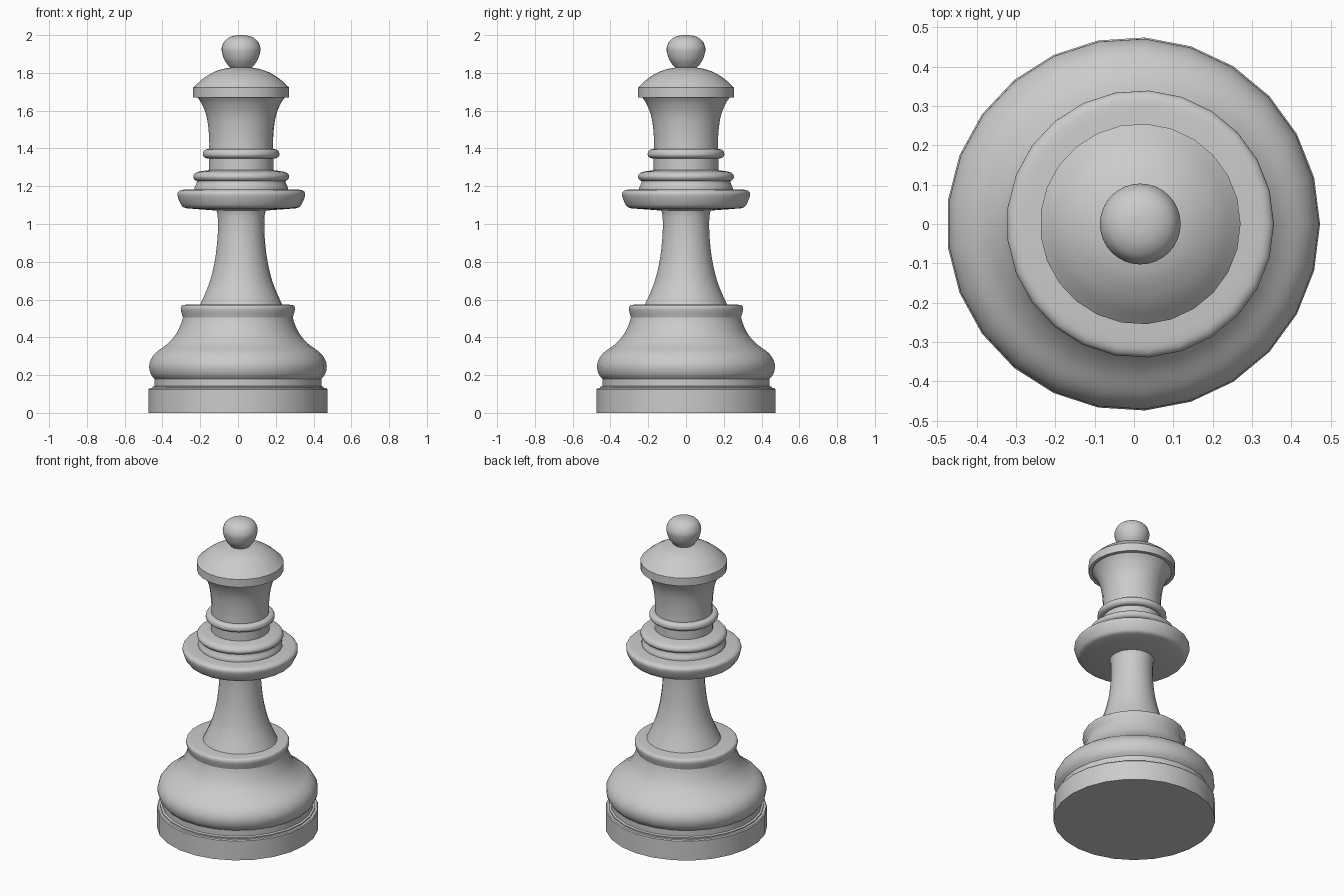
import bpy
import bmesh
from math import cos, sin, pi, radians
from mathutils import Vector

default = bpy.data.objects.get("Cube")
if default:
    bpy.data.objects.remove(default)

SIDES = 25
BASE_X = -0.002    # axis of the base
UPPER_X = 0.016    # axis of everything above it, slightly off centre

grey = bpy.data.materials.new("light grey")
grey.use_nodes = True
grey.diffuse_color = (0.6, 0.6, 0.6, 1)
grey.node_tree.nodes["Principled BSDF"].inputs["Base Color"].default_value = (0.6, 0.6, 0.6, 1)


def smooth_run(points, steps=4):
    """Catmull-Rom curve through (radius, height) points."""
    p = [Vector(q) for q in points]
    if len(p) < 3:
        return p
    p = [2 * p[0] - p[1]] + p + [2 * p[-1] - p[-2]]
    out = []
    for a, b, c, d in zip(p, p[1:], p[2:], p[3:]):
        for i in range(steps):
            t = i / steps
            out.append(0.5 * (2 * b + (c - a) * t + (2 * a - 5 * b + 4 * c - d) * t ** 2
                              + (3 * b - a - 3 * c + d) * t ** 3))
    return out + [p[-2]]


def lathe(name, x, *runs, sides=SIDES):
    """Turn curved runs, joined by sharp corners, into a closed solid."""
    profile = []
    for run in runs:
        for q in smooth_run(run):
            if not profile or (q - profile[-1]).length > 1e-4:
                profile.append(q)
    bm = bmesh.new()
    rings = [[bm.verts.new((r * cos(2 * pi * k / sides), r * sin(2 * pi * k / sides), z))
              for k in range(sides)] for r, z in profile]
    for low, high in zip(rings, rings[1:]):
        for k in range(sides):
            n = (k + 1) % sides
            bm.faces.new((low[k], low[n], high[n], high[k]))
    bm.faces.new(rings[0][::-1])
    bm.faces.new(rings[-1])
    mesh = bpy.data.meshes.new(name)
    bm.to_mesh(mesh)
    bm.free()
    mesh.materials.append(grey)
    mesh.shade_smooth()
    mesh.set_sharp_from_angle(angle=radians(32))
    obj = bpy.data.objects.new(name, mesh)
    obj.location.x = x
    bpy.context.collection.objects.link(obj)
    return obj


# Base
lathe("plinth", BASE_X, [(0.475, 0), (0.475, 0.125)], [(0.475, 0.125), (0.47, 0.131)])
lathe("plinth_band", BASE_X, [(0.455, 0.12), (0.455, 0.138)], [(0.443, 0.142), (0.443, 0.18)])
lathe("base_body", BASE_X,
      [(0.44, 0.176), (0.463, 0.205), (0.472, 0.245), (0.462, 0.285), (0.433, 0.322),
       (0.375, 0.365), (0.33, 0.415), (0.303, 0.47), (0.292, 0.505)],
      [(0.292, 0.505), (0.302, 0.54), (0.303, 0.557), (0.296, 0.569), (0.275, 0.573)])

# Stem
lathe("stem", UPPER_X,
      [(0.222, 0.565), (0.19, 0.635), (0.162, 0.71), (0.139, 0.81), (0.126, 0.92),
       (0.123, 1.0), (0.126, 1.05), (0.135, 1.085)])

# Wide collar and the stepped rings on it
lathe("collar", UPPER_X,
      [(0.13, 1.071), (0.29, 1.083)],
      [(0.29, 1.083), (0.312, 1.092), (0.328, 1.118), (0.339, 1.15), (0.337, 1.168),
       (0.322, 1.179), (0.295, 1.183)])
lathe("collar_step", UPPER_X, [(0.249, 1.175), (0.247, 1.195), (0.238, 1.215), (0.234, 1.235)])
lathe("upper_ring", UPPER_X,
      [(0.225, 1.226), (0.245, 1.232), (0.255, 1.249), (0.247, 1.267), (0.225, 1.277),
       (0.165, 1.286)])

# Neck, its small ring and the flared head
lathe("neck", UPPER_X, [(0.172, 1.27), (0.172, 1.37)])
lathe("neck_ring", UPPER_X,
      [(0.165, 1.348), (0.188, 1.349), (0.201, 1.36), (0.203, 1.373), (0.198, 1.387),
       (0.185, 1.395), (0.165, 1.396)])
lathe("head", UPPER_X,
      [(0.17, 1.37), (0.17, 1.45), (0.177, 1.53), (0.19, 1.59), (0.213, 1.642), (0.236, 1.675)])

# Cap with a domed top
lathe("cap", UPPER_X,
      [(0.255, 1.671), (0.255, 1.722)],
      [(0.255, 1.722), (0.205, 1.768), (0.15, 1.802), (0.1, 1.82), (0.05, 1.829)])

# Finial ball, narrowed at the bottom
lathe("finial", UPPER_X,
      [(0.052, 1.822), (0.07, 1.842), (0.09, 1.873), (0.102, 1.915), (0.1, 1.942),
       (0.086, 1.97), (0.06, 1.989), (0.03, 1.998), (0.003, 2.0)], sides=32)
